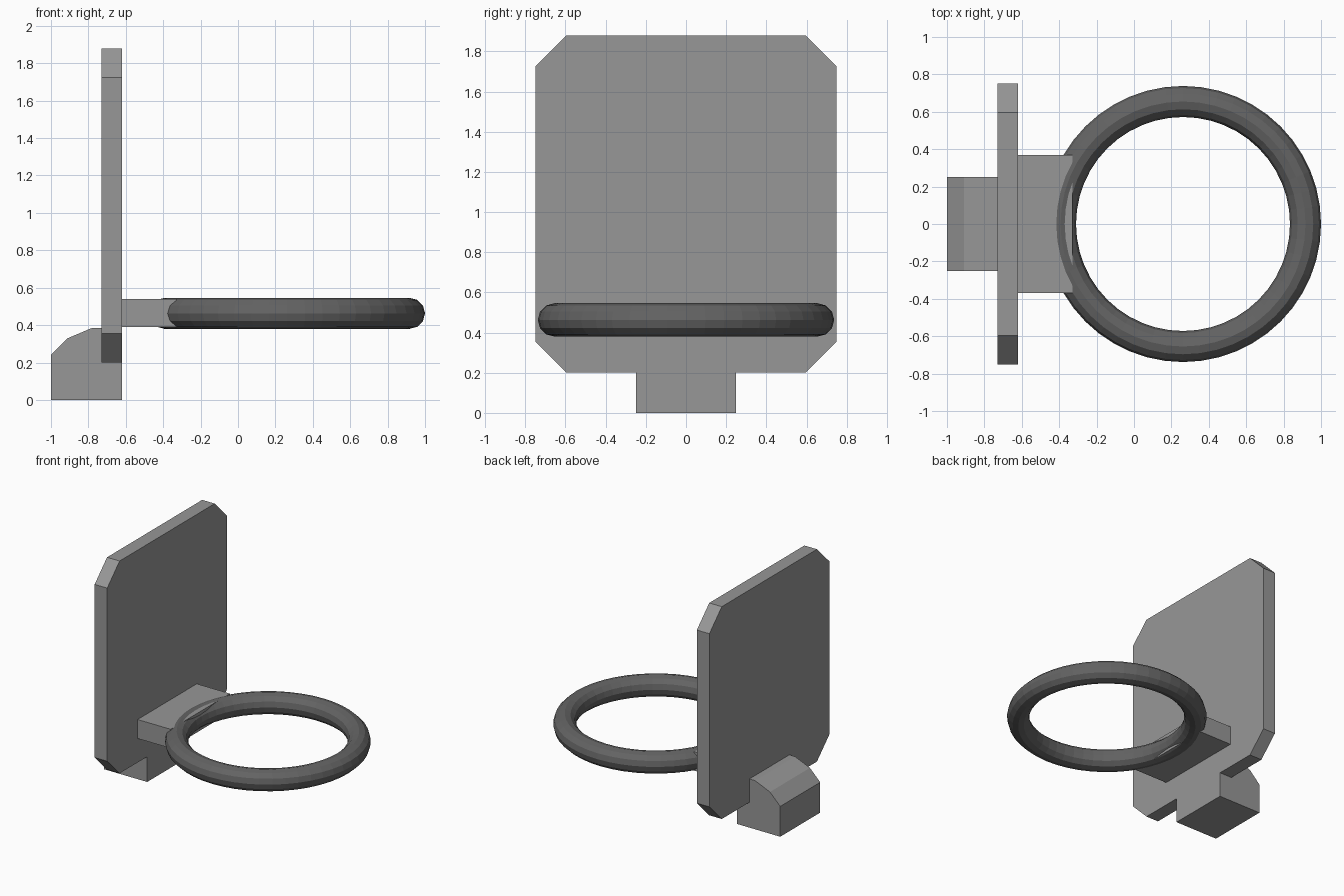
import bpy, bmesh, math
from mathutils import Vector, Matrix

cube = bpy.data.objects.get("Cube")
if cube:
    bpy.data.objects.remove(cube, do_unlink=True)


def material(name, rgb):
    m = bpy.data.materials.new(name)
    m.use_nodes = True
    m.diffuse_color = (*rgb, 1)
    bsdf = next(n for n in m.node_tree.nodes if n.type == 'BSDF_PRINCIPLED')
    bsdf.inputs["Base Color"].default_value = (*rgb, 1)
    return m


GREY = material("light grey", (0.31, 0.31, 0.31))
DARK = material("dark grey", (0.125, 0.125, 0.125))
RED = material("red", (0.63, 0.004, 0.004))


def finish(bm, name, mat):
    bmesh.ops.recalc_face_normals(bm, faces=bm.faces)
    mesh = bpy.data.meshes.new(name)
    bm.to_mesh(mesh)
    bm.free()
    mesh.materials.append(mat)
    obj = bpy.data.objects.new(name, mesh)
    bpy.context.collection.objects.link(obj)
    return obj


def prism(name, points, direction, mat):
    """Extrude a closed outline of 3D points along a direction."""
    bm = bmesh.new()
    face = bm.faces.new([bm.verts.new(p) for p in points])
    geom = bmesh.ops.extrude_face_region(bm, geom=[face])["geom"]
    moved = [g for g in geom if isinstance(g, bmesh.types.BMVert)]
    bmesh.ops.translate(bm, verts=moved, vec=Vector(direction))
    return finish(bm, name, mat)


BACK, FRONT = -0.73, -0.62

# Backboard with chamfered corners
w, low, high, c = 0.75, 0.2, 1.88, 0.155
outline = [(-w + c, low), (w - c, low), (w, low + c), (w, high - c),
           (w - c, high), (-w + c, high), (-w, high - c), (-w, low + c)]
prism("backboard", [(BACK, y, z) for y, z in outline], (FRONT - BACK, 0, 0), GREY)

# Mounting foot behind and under the board
foot = [(-1, 0), (FRONT, 0), (FRONT, low), (BACK, low), (BACK, 0.385),
        (-0.78, 0.385), (-0.91, 0.33), (-1, 0.24)]
prism("mounting_foot", [(x, -0.25, z) for x, z in foot], (0, 0.5, 0), GREY)

# Bracket holding the ring
arm = [(FRONT, 0.39), (-0.33, 0.39), (-0.33, 0.54), (FRONT, 0.54)]
prism("ring_bracket", [(x, -0.37, z) for x, z in arm], (0, 0.74, 0), GREY)

# Painted square frame on the front of the board
bm = bmesh.new()
half, mid = 0.305, 0.91
square = bm.faces.new([bm.verts.new((FRONT, sy * half, mid + sz * half))
                       for sy, sz in ((-1, -1), (1, -1), (1, 1), (-1, 1))])
bmesh.ops.inset_region(bm, faces=[square], thickness=0.152)
bmesh.ops.delete(bm, geom=[square], context='FACES')
geom = bmesh.ops.extrude_face_region(bm, geom=bm.faces[:])["geom"]
bmesh.ops.translate(bm, verts=[g for g in geom if isinstance(g, bmesh.types.BMVert)],
                    vec=(0.003, 0, 0))
finish(bm, "target_frame", RED)

# Faceted ring
bpy.ops.mesh.primitive_torus_add(major_segments=48, minor_segments=12,
                                 major_radius=0.655, minor_radius=0.083,
                                 location=(0.262, 0, 0.463))
ring = bpy.context.object
ring.name = "ring"
ring.data.materials.append(DARK)
